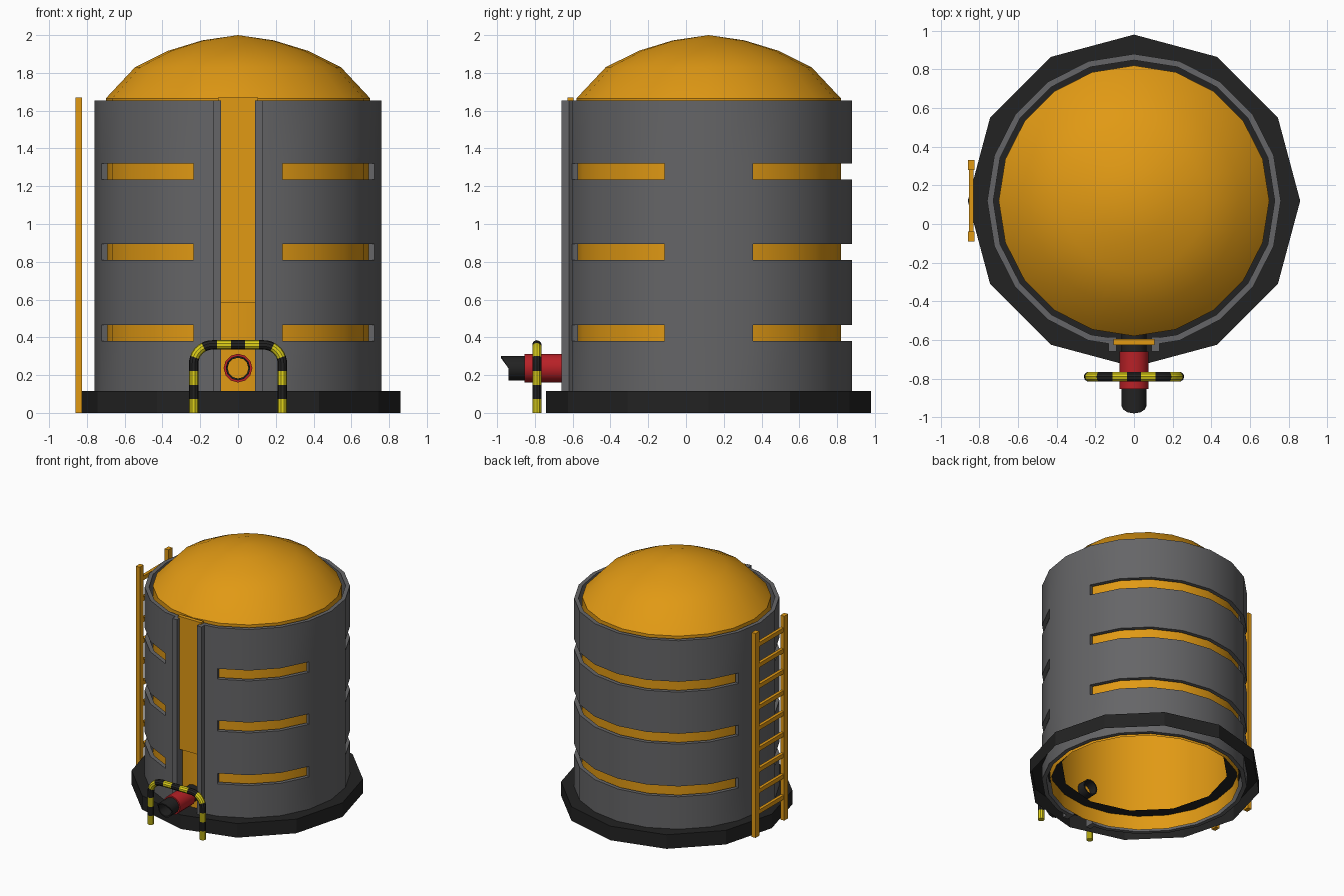
import bpy, bmesh, math
from mathutils import Vector

if "Cube" in bpy.data.objects:
    bpy.data.objects.remove(bpy.data.objects["Cube"])

CY = 0.12          # y of the tank axis
SIDES = 20


def material(name, rgb):
    m = bpy.data.materials.new(name)
    m.diffuse_color = (*rgb, 1)
    m.use_nodes = True
    m.node_tree.nodes["Principled BSDF"].inputs["Base Color"].default_value = m.diffuse_color
    return m


ORANGE = material("orange", (0.75, 0.32, 0.007))
GREY = material("grey", (0.13, 0.13, 0.135))
BLACK = material("black", (0.016, 0.016, 0.016))
RED = material("red", (0.48, 0.015, 0.02))
YELLOW = material("yellow", (0.74, 0.64, 0.01))


def make(name, bm, *mats):
    me = bpy.data.meshes.new(name)
    bm.to_mesh(me)
    bm.free()
    ob = bpy.data.objects.new(name, me)
    bpy.context.collection.objects.link(ob)
    for m in mats:
        me.materials.append(m)
    return ob


def finish(ob, thickness=0, smooth=True):
    bpy.ops.object.select_all(action='DESELECT')
    ob.select_set(True)
    bpy.context.view_layer.objects.active = ob
    if thickness:
        mod = ob.modifiers.new("thickness", 'SOLIDIFY')
        mod.thickness = thickness
        mod.offset = -1
        bpy.ops.object.modifier_apply(modifier=mod.name)
    if smooth:
        bpy.ops.object.shade_smooth_by_angle(angle=math.radians(32))
    return ob


def bridge(bm, a, b, closed=True):
    n = len(a)
    return [bm.faces.new((a[i], a[(i + 1) % n], b[(i + 1) % n], b[i]))
            for i in range(n if closed else n - 1)]


def lathe(name, profile, sides, mat, smooth=True):
    """Turn (radius, z) points around the tank axis."""
    bm = bmesh.new()
    prev = None
    for r, z in profile:
        if r == 0:
            tip = bm.verts.new((0, CY, z))
            for i in range(sides):
                bm.faces.new((prev[i], prev[(i + 1) % sides], tip))
            break
        ring = []
        for i in range(sides):
            a = 2 * math.pi * i / sides
            ring.append(bm.verts.new((r * math.cos(a), CY + r * math.sin(a), z)))
        if prev:
            bridge(bm, prev, ring)
        prev = ring
    return finish(make(name, bm, mat), smooth=smooth)


def box(name, x0, x1, y0, y1, z0, z1, mat):
    bm = bmesh.new()
    bmesh.ops.create_cube(bm, size=1)
    for v in bm.verts:
        v.co = ((x0 + x1) / 2 + v.co.x * (x1 - x0),
                (y0 + y1) / 2 + v.co.y * (y1 - y0),
                (z0 + z1) / 2 + v.co.z * (z1 - z0))
    return make(name, bm, mat)


# Inner tank with dome
lathe("inner_tank", [(0.70, 0), (0.70, 1.665), (0.545, 1.83), (0.37, 1.917),
                     (0.19, 1.972), (0, 2.0)], SIDES, ORANGE)

# Twelve-sided base skirt, open underneath
lathe("base_skirt", [(0.86, 0), (0.86, 0.115), (0.62, 0.115)], 12, BLACK, smooth=False)

# Outer shell with slots and a gap at the front
R, GAP = 0.76, 0.13
corners = [(R * math.cos(math.radians(a)), R * math.sin(math.radians(a)))
           for a in range(288, 613, 18)]
t = GAP / corners[0][0]
gap_y = -R + t * (corners[0][1] + R)
outline = [(GAP, gap_y)] + corners + [(-GAP, gap_y)]
heights = [0, 0.38, 0.465, 0.81, 0.895, 1.235, 1.32, 1.655]
slot_columns = {1, 2, 3, *range(6, 14), 16, 17, 18}
bm = bmesh.new()
rows = [[bm.verts.new((x, CY + y, z)) for x, y in outline] for z in heights]
for r in range(len(rows) - 1):
    for c in range(len(outline) - 1):
        if r % 2 == 1 and c in slot_columns:
            continue
        bm.faces.new((rows[r][c], rows[r][c + 1], rows[r + 1][c + 1], rows[r + 1][c]))
finish(make("outer_shell", bm, GREY), thickness=0.032)

# Posts beside the front gap, and the strip between them
for side, s in (("left", -1), ("right", 1)):
    xs = sorted((s * 0.09, s * 0.132))
    box(side + "_front_post", *xs, -0.66, -0.585, 0, 1.655, GREY)
box("front_strip", -0.105, 0.105, -0.627, -0.595, 0.585, 1.67, ORANGE)

# Ladder
for side, y in (("front", -0.09), ("back", 0.28)):
    box("ladder_rail_" + side, -0.86, -0.825, y, y + 0.05, 0, 1.67, ORANGE)
for i in range(9):
    z = 0.19 + i * 0.171
    box(f"ladder_rung_{i + 1}", -0.855, -0.83, -0.05, 0.29, z - 0.017, z + 0.017, ORANGE)


# Outlet pipe and its red collar
def tube(name, r, y_front, y_back, wall, mat, slant=0):
    bm = bmesh.new()
    zc = 0.237
    rings = []
    for y, sl in ((y_front, slant), (y_back, 0)):
        ring = []
        for i in range(12):
            a = 2 * math.pi * i / 12
            dz = r * math.sin(a)
            ring.append(bm.verts.new((r * math.cos(a), y - sl * max(0, dz), zc + dz)))
        rings.append(ring)
    bridge(bm, *rings)
    bmesh.ops.recalc_face_normals(bm, faces=bm.faces)
    # make the normals point away from the pipe axis
    f = bm.faces[:][0]
    if f.normal.dot(f.calc_center_median() - Vector((0, f.calc_center_median().y, zc))) < 0:
        bmesh.ops.reverse_faces(bm, faces=bm.faces)
    return finish(make(name, bm, mat), thickness=wall)


tube("outlet_pipe", 0.065, -0.94, -0.50, 0.01, BLACK, slant=0.62)
tube("outlet_collar", 0.076, -0.855, -0.66, 0.014, RED)

# Striped guard hoop: a path cut into 15 equal stripes
STRIPES, SUB, TUBE_R = 15, 4, 0.025
HALF, TOP, BEND = 0.235, 0.36, 0.1


def hoop_point(d):
    """Position and tangent (x, z) at length d along the hoop."""
    leg, arc, span = TOP - BEND, BEND * math.pi / 2, 2 * (HALF - BEND)
    if d <= leg:
        return (-HALF, d), (0, 1)
    d -= leg
    if d <= arc:
        a = d / BEND
        return (-HALF + BEND - BEND * math.cos(a), leg + BEND * math.sin(a)), (math.sin(a), math.cos(a))
    d -= arc
    return (-HALF + BEND + d, TOP), (1, 0)


total = 2 * (TOP - BEND) + BEND * math.pi + 2 * (HALF - BEND)
steps = STRIPES * SUB
bm = bmesh.new()
prev = None
for k in range(steps + 1):
    mirrored = k > steps / 2
    d = total * (steps - k if mirrored else k) / steps
    (px, pz), (tx, tz) = hoop_point(d)
    if mirrored:
        px, tz = -px, -tz
    ring = []
    for i in range(10):
        a = 2 * math.pi * i / 10
        u, v = TUBE_R * math.cos(a), TUBE_R * math.sin(a)
        ring.append(bm.verts.new((px + tz * u, -0.79 + v, pz - tx * u)))
    if prev:
        for f in bridge(bm, prev, ring):
            f.material_index = ((k - 1) // SUB) % 2
    if k in (0, steps):
        bm.faces.new(ring)
    prev = ring
bmesh.ops.recalc_face_normals(bm, faces=bm.faces)
finish(make("guard_hoop", bm, YELLOW, BLACK))
